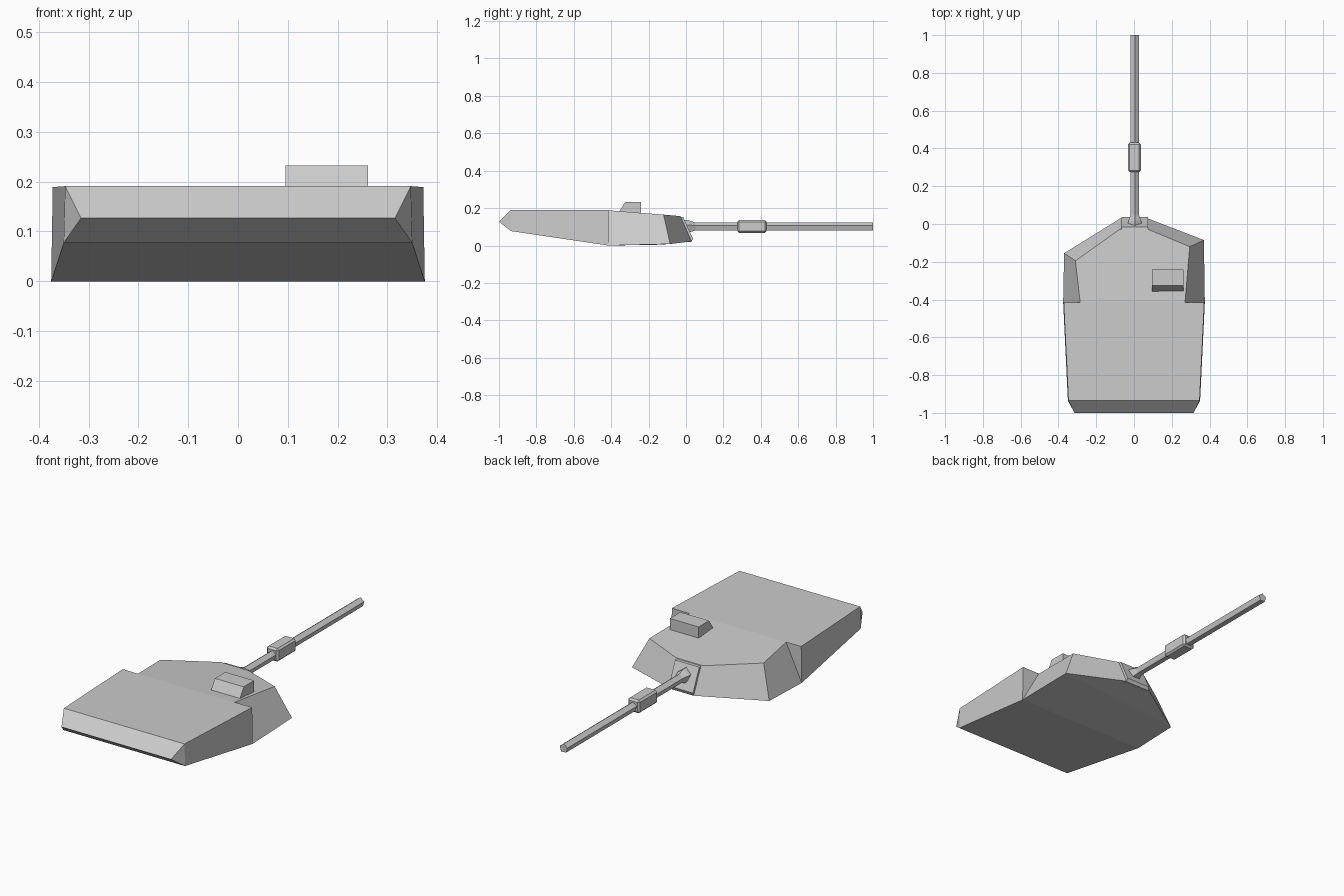
import bpy, bmesh, math
from mathutils import Matrix

if "Cube" in bpy.data.objects:
    bpy.data.objects.remove(bpy.data.objects["Cube"], do_unlink=True)

GREY = (0.6, 0.6, 0.6, 1.0)
grey = bpy.data.materials.new("plain_grey")
grey.use_nodes = True
grey.diffuse_color = GREY
grey.node_tree.nodes["Principled BSDF"].inputs["Base Color"].default_value = GREY


def finish(name, bm):
    bmesh.ops.recalc_face_normals(bm, faces=bm.faces)
    mesh = bpy.data.meshes.new(name)
    bm.to_mesh(mesh)
    bm.free()
    mesh.materials.append(grey)
    obj = bpy.data.objects.new(name, mesh)
    bpy.context.collection.objects.link(obj)
    return obj


def prism(name, profile, x0, x1):
    """Side profile of (y, z) points, extruded across x."""
    bm = bmesh.new()
    a = [bm.verts.new((x0, y, z)) for y, z in profile]
    b = [bm.verts.new((x1, y, z)) for y, z in profile]
    bm.faces.new(a)
    bm.faces.new(b)
    for i in range(len(a)):
        j = (i + 1) % len(a)
        bm.faces.new((a[i], a[j], b[j], b[i]))
    return finish(name, bm)


def tube(name, stations, x, z, sides=5):
    """Faceted tube along y through (y, radius) stations, one corner up."""
    bm = bmesh.new()
    rings = []
    for y, r in stations:
        angles = [math.tau * i / sides for i in range(sides)]
        rings.append([bm.verts.new((x + r * math.sin(t), y, z + r * math.cos(t)))
                      for t in angles])
    for a, b in zip(rings, rings[1:]):
        for i in range(sides):
            j = (i + 1) % sides
            bm.faces.new((a[i], a[j], b[j], b[i]))
    bm.faces.new(rings[0])
    bm.faces.new(rings[-1])
    return finish(name, bm)


# Turret shell: named corners of one side, with the other side's cheek set back
corners = {
    "tail": (0.315, -1.0, 0.127),
    "rear_top": (0.347, -0.935, 0.191), "rear_low": (0.35, -0.935, 0.077),
    "mid_top": (0.372, -0.415, 0.189), "mid_low": (0.375, -0.415, 0.0),
    "step": (0.27, -0.415, 0.188),
    "cheek_top": (0.295, -0.12, 0.165), "cheek_low": (0.37, -0.085, 0.008),
    "nose_top": (0.078, -0.03, 0.157), "nose_low": (0.072, 0.03, 0.022),
}
other = dict(corners, step=(0.285, -0.415, 0.188),
             cheek_top=(0.31, -0.195, 0.17), cheek_low=(0.37, -0.155, 0.004))
bm = bmesh.new()
left = {k: bm.verts.new(p) for k, p in corners.items()}
right = {k: bm.verts.new((-p[0], p[1], p[2])) for k, p in other.items()}

side_faces = ["tail rear_top rear_low", "rear_top mid_top mid_low rear_low",
              "mid_top step mid_low", "step cheek_top cheek_low mid_low",
              "cheek_top nose_top nose_low cheek_low"]
for side in (left, right):
    for names in side_faces:
        bm.faces.new([side[n] for n in names.split()])

cross_faces = ["tail rear_top", "tail rear_low", "rear_top mid_top step",
               "step cheek_top", "cheek_top nose_top", "nose_top nose_low",
               "nose_low cheek_low", "cheek_low mid_low", "mid_low rear_low"]
for names in cross_faces:
    n = names.split()
    bm.faces.new([left[k] for k in n] + [right[k] for k in reversed(n)])
finish("turret_shell", bm)

# Gun shield on the nose
prism("gun_shield", [(-0.06, 0.157), (-0.015, 0.152), (0.037, 0.037),
                     (0.029, 0.02), (-0.06, 0.02)], -0.066, 0.073)

# Sight housing on the roof, sloped at the back
prism("sight_housing", [(-0.358, 0.18), (-0.326, 0.232), (-0.24, 0.232),
                        (-0.24, 0.168)], 0.095, 0.261)

# Barrel with a flared root
GUN_X, GUN_Z = 0.004, 0.099
tube("gun_barrel", [(-0.02, 0.038), (0.015, 0.036), (0.05, 0.0235), (1.0, 0.0235)],
     GUN_X, GUN_Z)

# Boxy sleeve around the barrel
bm = bmesh.new()
bmesh.ops.create_cube(bm, size=1.0, matrix=Matrix.Translation((GUN_X - 0.002, 0.353, 0.102))
                      @ Matrix.Diagonal((0.068, 0.155, 0.068, 1.0)))
bmesh.ops.bevel(bm, geom=bm.edges[:], offset=0.009, segments=1, affect='EDGES')
finish("barrel_sleeve", bm)
